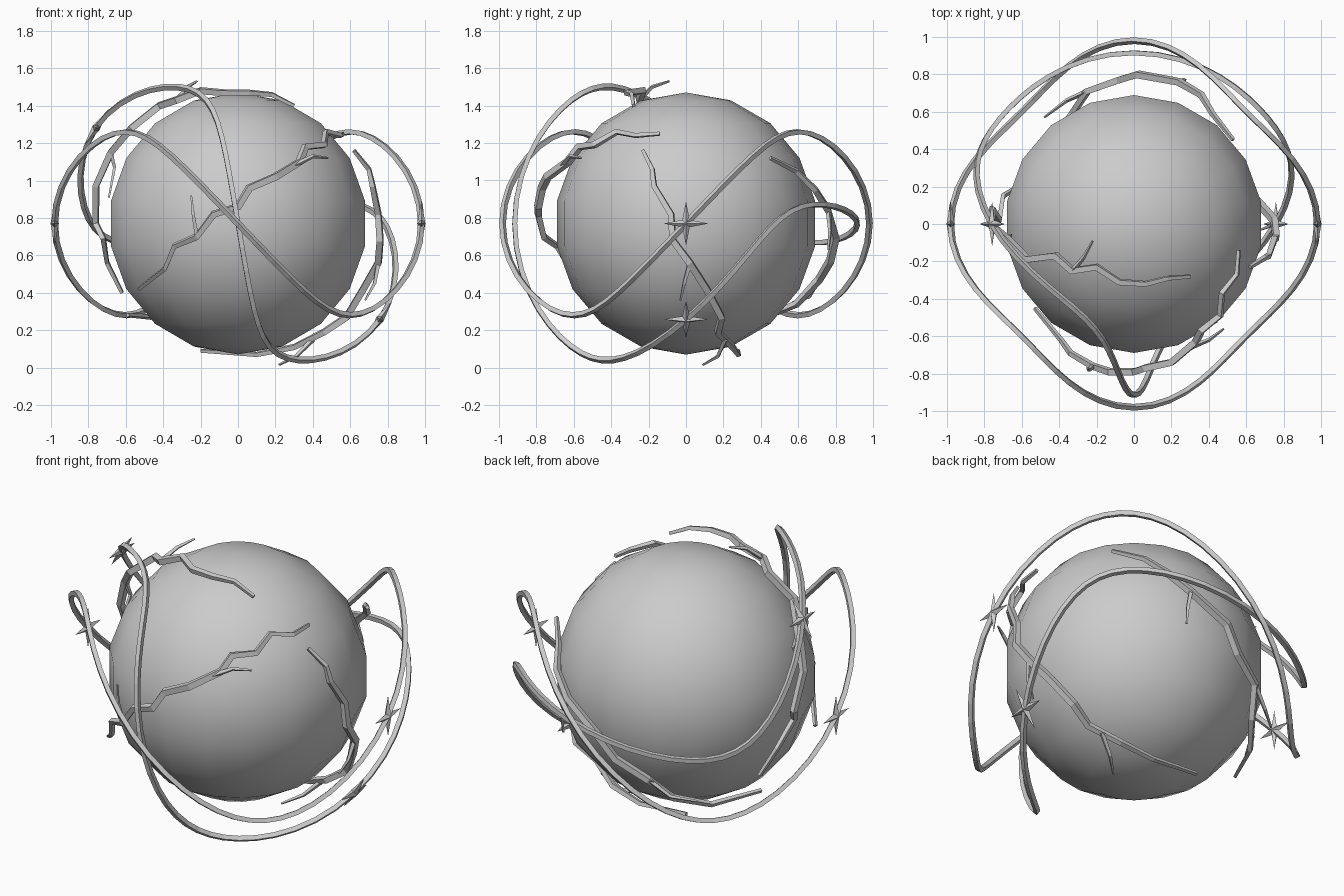
import bpy, math
from mathutils import Vector, Matrix

if "Cube" in bpy.data.objects:
    bpy.data.objects.remove(bpy.data.objects["Cube"])

CENTRE = Vector((0, 0, 0.77))


def tube(name, pts, radii, cyclic=False):
    """Four-sided tube through points, with a radius at each point."""
    cu = bpy.data.curves.new(name, 'CURVE')
    cu.dimensions = '3D'
    cu.bevel_depth = 1.0
    cu.bevel_resolution = 0
    cu.use_fill_caps = not cyclic
    sp = cu.splines.new('POLY')
    sp.points.add(len(pts) - 1)
    for p, co, r in zip(sp.points, pts, radii):
        p.co = (*co, 1)
        p.radius = r
    sp.use_cyclic_u = cyclic
    sp.use_smooth = False
    ob = bpy.data.objects.new(name, cu)
    bpy.context.collection.objects.link(ob)
    bpy.ops.object.select_all(action='DESELECT')
    ob.select_set(True)
    bpy.context.view_layer.objects.active = ob
    bpy.ops.object.convert(target='MESH')


def star(name, matrix):
    """Four-pointed star, its face normal along local x."""
    verts = [(0.022, 0, 0), (-0.022, 0, 0)]
    for i in range(8):
        r = 0.028 if i % 2 else 0.12
        a = i * math.pi / 4
        verts.append((0, r * math.cos(a), r * math.sin(a)))
    faces = []
    for i in range(8):
        a, b = 2 + i, 2 + (i + 1) % 8
        faces += [(0, a, b), (1, b, a)]
    me = bpy.data.meshes.new(name)
    me.from_pydata(verts, [], faces)
    ob = bpy.data.objects.new(name, me)
    ob.matrix_world = matrix
    bpy.context.collection.objects.link(ob)


def orbit(name, radius, tilt):
    """Wavy closed band around the orb with a star at each side."""
    rot = Matrix.Rotation(tilt, 4, 'Y')
    pts = []
    for i in range(64):
        a = i * math.tau / 64
        lat = math.radians(30) * math.sin(2 * a)
        p = Vector((math.cos(lat) * math.cos(a), math.cos(lat) * math.sin(a), math.sin(lat)))
        pts.append(CENTRE + rot @ (p * radius))
    tube(name, pts, [0.018] * 64, True)
    for side in (1, -1):
        m = Matrix.Translation(CENTRE) @ rot @ Matrix.Translation((side * radius, 0, 0))
        star(name + "_star", m)


def bolt(name, main, branches):
    """Zigzag lightning bolt, thickest in the middle, with thin branches."""
    n = len(main) - 1
    tube(name, main, [0.012 + 0.013 * math.sin(math.pi * i / n) for i in range(n + 1)])
    for br in branches:
        tube(name + "_branch", br, [0.015, 0.011, 0.006])


# Central orb
bpy.ops.mesh.primitive_uv_sphere_add(segments=18, ring_count=9, radius=0.70, location=CENTRE)
bpy.context.object.name = "orb"
bpy.ops.object.shade_smooth()

# Orbit bands with stars
orbit("outer_orbit", 0.98, 0)
orbit("inner_orbit", 0.915, math.radians(34))

# Front bolt
bolt("front_bolt",
     [(-.53, -.45, .42), (-.39, -.62, .53), (-.34, -.69, .65), (-.22, -.76, .70),
      (-.13, -.79, .82), (0, -.79, .86), (.06, -.77, .96), (.20, -.74, 1.02),
      (.33, -.63, 1.10), (.36, -.57, 1.18), (.46, -.49, 1.19), (.47, -.37, 1.26),
      (.55, -.27, 1.24), (.56, -.14, 1.25)],
     [[(-.22, -.76, .70), (-.24, -.78, .82), (-.25, -.77, .92)],
      [(.30, -.66, 1.08), (.40, -.62, 1.13), (.48, -.56, 1.12)]])

# Right bolt, running under the orb
bolt("right_bolt",
     [(.62, -.23, 1.16), (.70, -.18, 1.06), (.72, -.17, .97), (.75, -.08, .82),
      (.76, -.07, .68), (.75, .02, .56), (.67, .11, .42), (.58, .19, .27),
      (.46, .17, .19), (.30, .25, .11), (.10, .28, .07), (-.20, .28, .09)],
     [[(.75, .02, .56), (.73, -.01, .45), (.68, -.03, .36)],
      [(.40, .21, .15), (.31, .17, .06), (.22, .09, .015)]])

# Left bolt, running over the top
bolt("left_bolt",
     [(-.62, .20, .40), (-.70, .15, .56), (-.72, .02, .69), (-.76, .08, .77),
      (-.76, -.01, .97), (-.68, -.08, 1.15), (-.57, -.19, 1.28), (-.42, -.17, 1.40),
      (-.33, -.25, 1.43), (-.20, -.23, 1.48), (-.08, -.31, 1.47), (.06, -.32, 1.47),
      (.18, -.29, 1.46), (.30, -.28, 1.40)],
     [[(-.33, -.25, 1.43), (-.27, -.18, 1.50), (-.22, -.09, 1.53)],
      [(-.68, -.08, 1.15), (-.66, -.06, 1.07), (-.69, -.11, .91)]])

# Back bolt
bolt("back_bolt",
     [(.53, .45, 1.12), (.42, .59, 1.05), (.36, .69, .95), (.24, .76, .84),
      (.02, .80, .70), (-.08, .77, .57), (-.25, .71, .47), (-.33, .59, .34),
      (-.46, .42, .27), (-.59, .14, .28)],
     [[(.24, .76, .84), (.27, .77, .73), (.27, .76, .63)],
      [(-.25, .71, .47), (-.36, .66, .38), (-.48, .57, .35)]])
